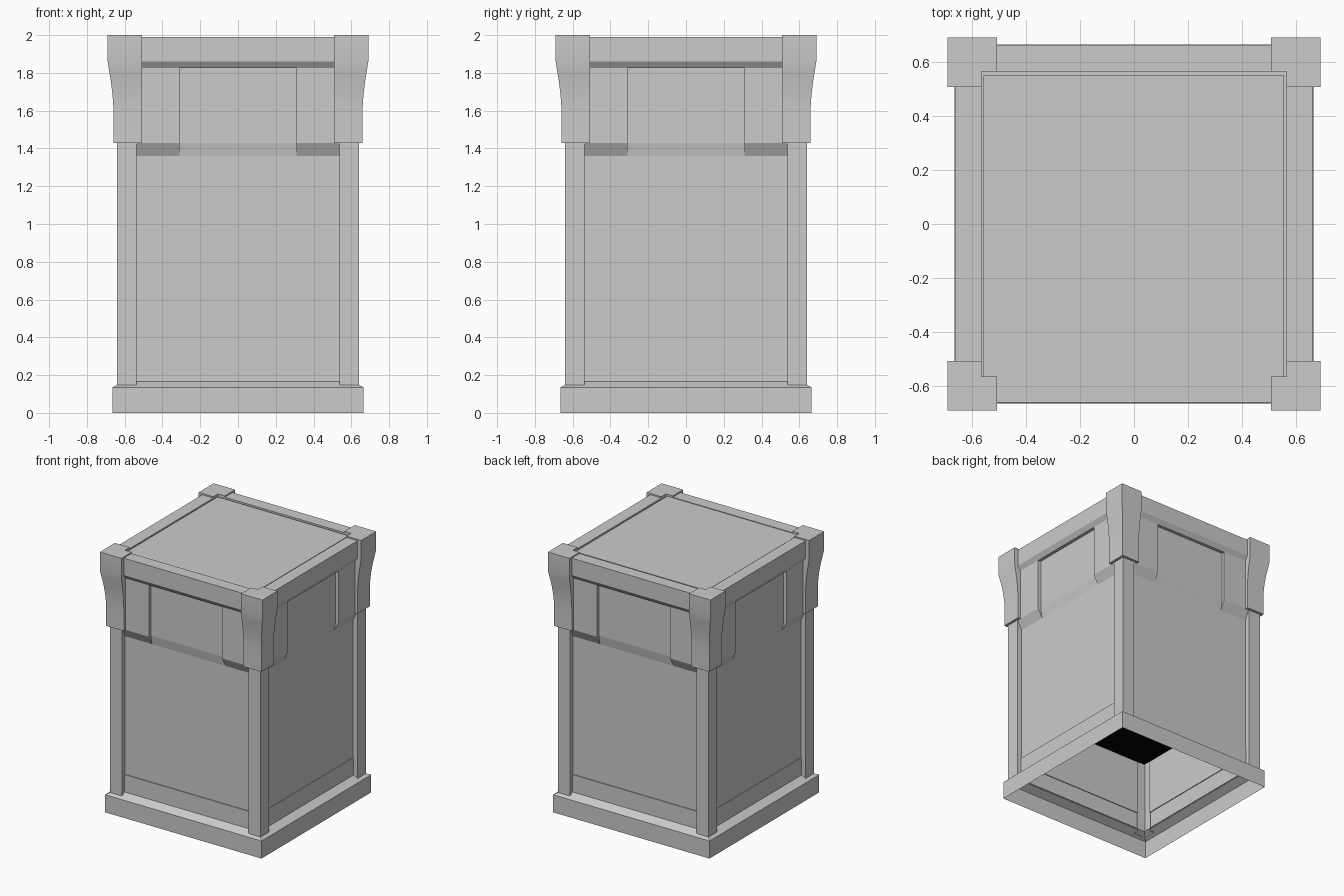
import bpy, bmesh, math
from mathutils import Matrix

if "Cube" in bpy.data.objects:
    bpy.data.objects.remove(bpy.data.objects["Cube"])


def material(name, value):
    mat = bpy.data.materials.new(name)
    mat.diffuse_color = (value, value, value, 1)
    mat.use_nodes = True
    mat.node_tree.nodes["Principled BSDF"].inputs["Base Color"].default_value = mat.diffuse_color
    return mat


grey = material("stone grey", 0.6)
black = material("inner black", 0.0)


def finish(name, bm, fix=False, mat=grey):
    """Turn a bmesh into a named object; optionally make the normals point out."""
    bmesh.ops.remove_doubles(bm, verts=bm.verts, dist=1e-5)
    if fix:
        bmesh.ops.recalc_face_normals(bm, faces=bm.faces)
    me = bpy.data.meshes.new(name)
    bm.to_mesh(me)
    bm.free()
    me.materials.append(mat)
    ob = bpy.data.objects.new(name, me)
    bpy.context.collection.objects.link(ob)
    return ob


def four_sides(bm):
    """Repeat the front geometry around the vertical axis."""
    geom = bm.verts[:] + bm.edges[:] + bm.faces[:]
    for k in (1, 2, 3):
        new = bmesh.ops.duplicate(bm, geom=geom)["geom"]
        verts = [g for g in new if isinstance(g, bmesh.types.BMVert)]
        bmesh.ops.rotate(bm, verts=verts, cent=(0, 0, 0),
                         matrix=Matrix.Rotation(k * math.pi / 2, 3, 'Z'))


def side_strip(name, profile, half):
    """Sheet along the front from a (depth, z) profile, repeated on four sides."""
    bm = bmesh.new()
    rows = [[bm.verts.new((s * half, -d, z)) for s in (-1, 1)] for d, z in profile]
    for a, b in zip(rows, rows[1:]):
        bm.faces.new((a[0], a[1], b[1], b[0]))
    four_sides(bm)
    return finish(name, bm)


def square_rings(name, rings, cap=False):
    """Rectangular shell from (x0, x1, y0, y1, z) rings."""
    bm = bmesh.new()
    loops = [[bm.verts.new(p) for p in
              ((x0, y0, z), (x1, y0, z), (x1, y1, z), (x0, y1, z))]
             for x0, x1, y0, y1, z in rings]
    for a, b in zip(loops, loops[1:]):
        for i in range(4):
            j = (i + 1) % 4
            bm.faces.new((a[i], a[j], b[j], b[i]))
    if cap:
        bm.faces.new(loops[-1])
    return finish(name, bm)


def ring(r, z):
    return (-r, r, -r, r, z)


# Plinth: open underneath, with a sloping top
square_rings("plinth", [ring(0.665, 0), ring(0.665, 0.135), ring(0.60, 0.17)])

# Wall panels with kick board at the foot and recessed frieze above
side_strip("wall_panels", [(0.606, 0.165), (0.606, 0.30), (0.60, 0.30),
                           (0.60, 1.36), (0.612, 1.43), (0.612, 1.825)], 0.54)

# Top rim with its undercut
side_strip("top_rim", [(0.612, 1.825), (0.636, 1.825), (0.66, 1.86), (0.66, 1.99),
                       (0.565, 1.99), (0.565, 1.965)], 0.54)

# Lid panel set in a shallow groove
square_rings("lid_panel", [ring(0.565, 1.965), (-0.558, 0.556, -0.565, 0.55, 1.965),
                           (-0.558, 0.556, -0.565, 0.55, 1.985)], cap=True)

# Dark inner floor, seen through the open underside
bm = bmesh.new()
bm.faces.new([bm.verts.new((x, y, 0.72)) for x, y in
              ((-0.6, -0.6), (-0.6, 0.6), (0.6, 0.6), (0.6, -0.6))])
finish("inner_floor", bm, mat=black)

# Raised frieze blocks with chamfered feet, two per side
bm = bmesh.new()
section = [(0.60, 1.36), (0.636, 1.43), (0.636, 1.825), (0.60, 1.825)]
for s in (-1, 1):
    ends = [[bm.verts.new((s * x, -d, z)) for d, z in section] for x in (0.31, 0.54)]
    for e in ends:
        bm.faces.new(e)
    for i in range(4):
        j = (i + 1) % 4
        bm.faces.new((ends[0][i], ends[0][j], ends[1][j], ends[1][i]))
four_sides(bm)
finish("frieze_blocks", bm, fix=True)

# Corner posts: angle-shaped shells
bm = bmesh.new()
plan = [(0.538, -0.60), (0.538, -0.64), (0.64, -0.64), (0.64, -0.538), (0.60, -0.538)]
low, high = [[bm.verts.new((x, y, z)) for x, y in plan] for z in (0.147, 1.44)]
for i in range(4):
    bm.faces.new((low[i], low[i + 1], high[i + 1], high[i]))
four_sides(bm)
finish("corner_posts", bm)

# Corner brackets: angle-shaped prisms flaring towards the top
bm = bmesh.new()
flare = [(0.66, 1.43), (0.66, 1.62), (0.664, 1.68), (0.672, 1.75),
         (0.682, 1.81), (0.69, 1.86), (0.69, 2.0)]
loops = []
for o, z in flare:
    plan = [(0.508, -0.565), (0.508, -o), (o, -o), (o, -0.508),
            (0.565, -0.508), (0.565, -0.565)]
    loops.append([bm.verts.new((x, y, z)) for x, y in plan])
for a, b in zip(loops, loops[1:]):
    for i in range(6):
        j = (i + 1) % 6
        bm.faces.new((a[i], a[j], b[j], b[i]))
bm.faces.new(loops[0][::-1])
bm.faces.new(loops[-1])
four_sides(bm)
brackets = finish("corner_brackets", bm, fix=True)

# Smooth the gentle flare, keep every other edge sharp
bpy.context.view_layer.objects.active = brackets
brackets.select_set(True)
bpy.ops.object.shade_smooth_by_angle(angle=math.radians(30))
